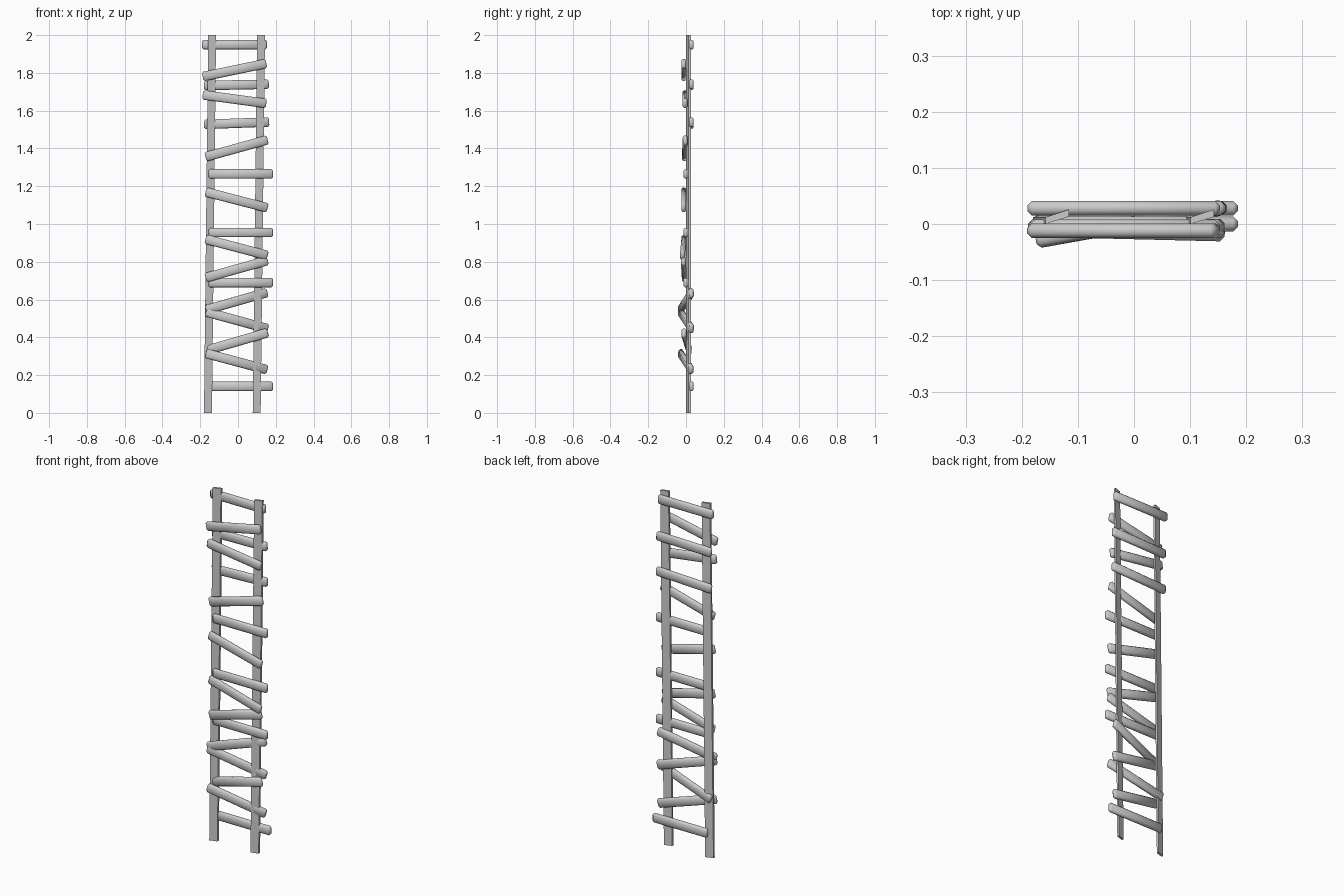
import bpy, bmesh, math
from mathutils import Vector, Matrix

if "Cube" in bpy.data.objects:
    bpy.data.objects.remove(bpy.data.objects["Cube"])


def make_object(name, bm):
    bmesh.ops.recalc_face_normals(bm, faces=bm.faces)
    mesh = bpy.data.meshes.new(name)
    bm.to_mesh(mesh)
    bm.free()
    ob = bpy.data.objects.new(name, mesh)
    bpy.context.collection.objects.link(ob)
    return ob


def rail(name, x_bottom, x_top):
    # Thin plank, twisted a little about its length and leaning slightly
    section = [(-0.021, 0.0), (0.021, 0.013), (0.021, 0.026), (-0.021, 0.012)]
    bm = bmesh.new()
    low = [bm.verts.new((x_bottom + x, y, 0)) for x, y in section]
    high = [bm.verts.new((x_top + x, y, 2)) for x, y in section]
    bm.faces.new(low)
    bm.faces.new(high)
    for i in range(4):
        j = (i + 1) % 4
        bm.faces.new((low[i], low[j], high[j], high[i]))
    return make_object(name, bm)


def rung(name, left, right):
    # Chamfered slat running between two end points
    a, b = Vector(left), Vector(right)
    ax = (b - a).normalized()
    ay = Vector((0, 0, 1)).cross(ax).normalized()
    az = ax.cross(ay)
    rot = Matrix((ax, ay, az)).transposed().to_4x4()
    bm = bmesh.new()
    bmesh.ops.create_cube(bm, size=1)
    bmesh.ops.scale(bm, vec=((b - a).length, 0.026, 0.05), verts=bm.verts)
    bmesh.ops.bevel(bm, geom=bm.edges[:], offset=0.008, segments=1,
                    affect='EDGES', profile=0.5)
    bm.transform(Matrix.Translation((a + b) / 2) @ rot)
    ob = make_object(name, bm)
    bpy.ops.object.select_all(action='DESELECT')
    ob.select_set(True)
    bpy.context.view_layer.objects.active = ob
    bpy.ops.object.shade_smooth_by_angle(angle=math.radians(50))


# Side rails
rail("left_rail", -0.159, -0.137)
rail("right_rail", 0.099, 0.122)

# Rungs: left end (x, y, z), right end (x, y, z)
F, M, B = -0.012, 0.0, 0.028   # front, middle and back planes
rungs = [
    ((-0.155, B, 0.14), (0.185, B, 0.14)),
    ((-0.17, -0.03, 0.315), (0.155, 0.028, 0.228)),
    ((-0.17, 0.018, 0.33), (0.158, -0.012, 0.425)),
    ((-0.17, -0.03, 0.535), (0.158, 0.03, 0.445)),
    ((-0.17, -0.03, 0.545), (0.155, 0.03, 0.638)),
    ((-0.155, M, 0.69), (0.185, M, 0.69)),
    ((-0.172, -0.008, 0.715), (0.157, -0.014, 0.807)),
    ((-0.172, -0.01, 0.92), (0.157, -0.018, 0.833)),
    ((-0.155, M, 0.955), (0.185, M, 0.955)),
    ((-0.172, F, 1.17), (0.157, F, 1.085)),
    ((-0.155, M, 1.265), (0.185, M, 1.265)),
    ((-0.172, -0.008, 1.355), (0.157, -0.004, 1.446)),
    ((-0.18, B, 1.527), (0.165, B, 1.54)),
    ((-0.187, -0.005, 1.684), (0.15, -0.005, 1.638)),
    ((-0.18, B, 1.733), (0.163, B, 1.74)),
    ((-0.187, F, 1.78), (0.15, F, 1.85)),
    ((-0.19, B, 1.95), (0.153, B, 1.95)),
]
for i, (l, r) in enumerate(rungs):
    rung(f"rung_{i + 1:02d}", l, r)
